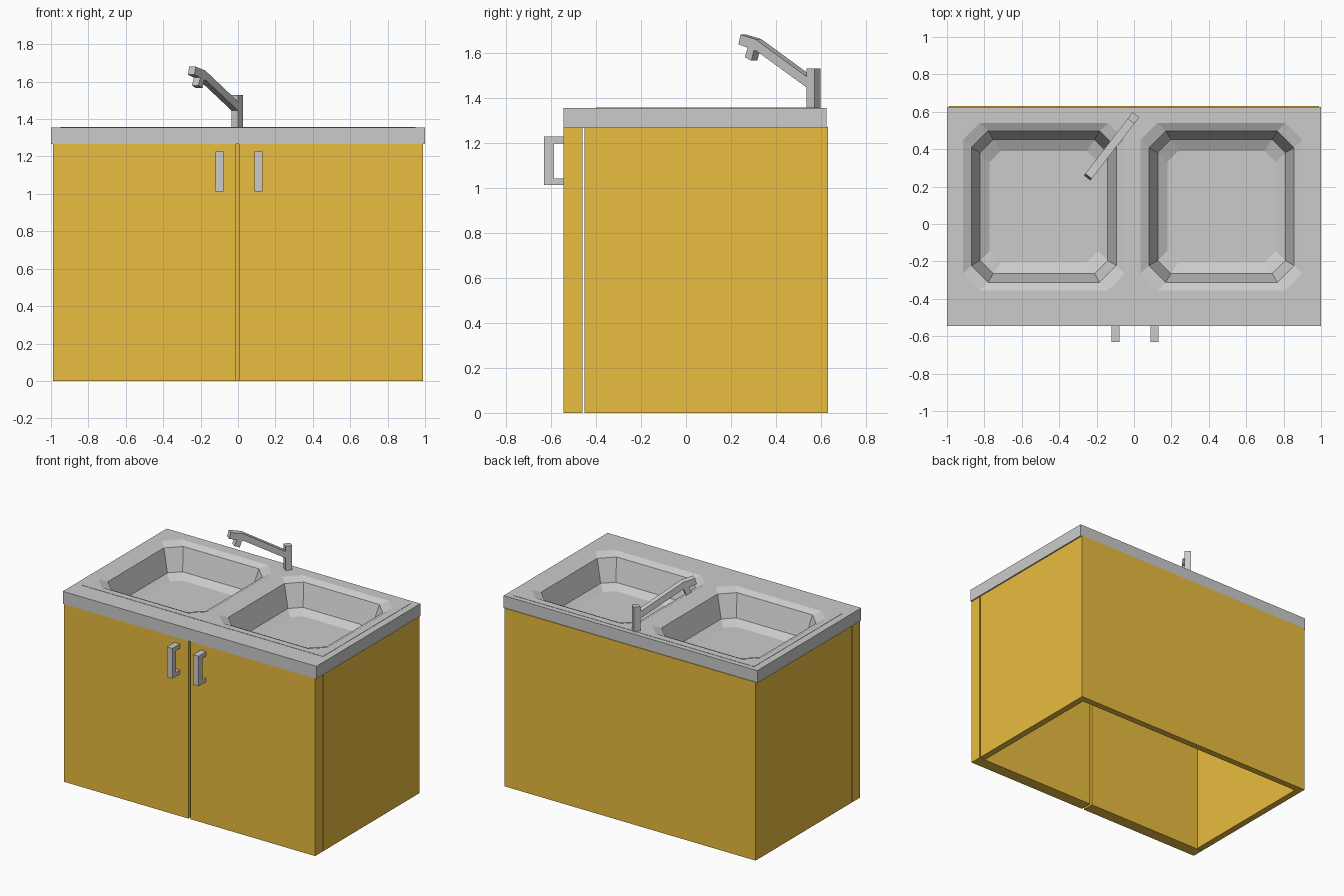
import bpy, bmesh
from mathutils import Vector

if "Cube" in bpy.data.objects:
    bpy.data.objects.remove(bpy.data.objects["Cube"])

wood = bpy.data.materials.new("orange_wood")
wood.diffuse_color = (0.82, 0.51, 0.05, 1)
wood.use_nodes = True
wood.node_tree.nodes["Principled BSDF"].inputs["Base Color"].default_value = wood.diffuse_color


def finish(name, bm, mat=None):
    me = bpy.data.meshes.new(name)
    bm.to_mesh(me)
    bm.free()
    ob = bpy.data.objects.new(name, me)
    bpy.context.collection.objects.link(ob)
    if mat:
        me.materials.append(mat)
    return ob


def prism(name, pts, offset, mat=None):
    """Solid made by sweeping a closed 3D outline along an offset."""
    bm = bmesh.new()
    face = bm.faces.new([bm.verts.new(p) for p in pts])
    ext = bmesh.ops.extrude_face_region(bm, geom=[face], use_keep_orig=True)
    moved = [g for g in ext["geom"] if isinstance(g, bmesh.types.BMVert)]
    bmesh.ops.translate(bm, verts=moved, vec=Vector(offset))
    bmesh.ops.recalc_face_normals(bm, faces=bm.faces[:])
    return finish(name, bm, mat)


def rect(x0, x1, y0, y1, z):
    return [(x0, y0, z), (x1, y0, z), (x1, y1, z), (x0, y1, z)]


def octagon(cx, cy, hx, hy, c, z):
    q = [(hx - c, -hy), (hx, c - hy), (hx, hy - c), (hx - c, hy),
         (c - hx, hy), (-hx, hy - c), (-hx, c - hy), (c - hx, -hy)]
    return [(cx + x, cy + y, z) for x, y in q]


# Cabinet: back and two sides, open at the bottom and the front
w, t, yf, yb = 0.99, 0.047, -0.451, 0.63
prism("cabinet", [(-w, yf, 0), (-w, yb, 0), (w, yb, 0), (w, yf, 0),
                  (w - t, yf, 0), (w - t, yb - t, 0), (t - w, yb - t, 0), (t - w, yf, 0)],
      (0, 0, 1.27), wood)

# Doors
prism("left_door", rect(-w, -0.01, -0.545, -0.459, 0), (0, 0, 1.266), wood)
prism("right_door", rect(0.006, w, -0.545, -0.459, 0), (0, 0, 1.266), wood)

# Bracket handles
bracket = [(-0.545, 1.012), (-0.63, 1.012), (-0.63, 1.227), (-0.545, 1.227),
           (-0.545, 1.196), (-0.587, 1.196), (-0.587, 1.04), (-0.545, 1.04)]
for side, x in (("left", -0.12), ("right", 0.087)):
    prism(side + "_handle", [(x, y, z) for y, z in bracket], (0.043, 0, 0))

# Worktop with two pressed octagonal bowls
bm = bmesh.new()


def ring(pts):
    return [bm.verts.new(p) for p in pts]


def loft(rings):
    for a, b in zip(rings, rings[1:]):
        n = len(a)
        for i in range(n):
            j = (i + 1) % n
            bm.faces.new((a[i], a[j], b[j], b[i]))


def loop_edges(r):
    return [bm.edges.get((r[i], r[(i + 1) % len(r)])) for i in range(len(r))]


top = 1.355
rim = [ring(rect(-0.985, 0.985, -0.53, 0.61, 1.266)),
       ring(rect(-1, 1, -0.545, 0.625, 1.266)),
       ring(rect(-1, 1, -0.545, 0.625, top)),
       ring(rect(-0.95, 0.95, -0.40, 0.59, top)),
       ring(rect(-0.95, 0.95, -0.40, 0.59, top + 0.002))]
loft(rim)
fill = loop_edges(rim[-1])
for cx in (-0.482, 0.468):
    bowl = [ring(octagon(cx, 0.093, hx, hy, c, top + dz)) for hx, hy, c, dz in (
        (0.432, 0.448, 0.09, 0.002), (0.388, 0.405, 0.09, -0.02),
        (0.341, 0.358, 0.07, -0.175), (0.29, 0.298, 0.06, -0.205))]
    loft(bowl)
    fill += loop_edges(bowl[0])
    bm.faces.new(bowl[-1])
    floor = bowl[-1]
bmesh.ops.triangle_fill(bm, edges=fill, use_beauty=True)
bmesh.ops.recalc_face_normals(bm, faces=bm.faces[:])
bm.normal_update()
base = next(f for f in bm.faces if set(f.verts) == set(floor))
if base.normal.z < 0:
    bmesh.ops.reverse_faces(bm, faces=bm.faces[:])
finish("sink_top", bm)

# Tap: post, rising arm and spout as one side profile, turned to the left
profile = [(-0.022, 1.355), (0.022, 1.355), (0.022, 1.445), (0.3, 1.605), (0.318, 1.61),
           (0.333, 1.565), (0.37, 1.58), (0.353, 1.622), (0.405, 1.637), (0.393, 1.68),
           (0.31, 1.66), (0.022, 1.493), (0.022, 1.53), (-0.022, 1.53)]
d = Vector((-0.61, -0.79, 0)).normalized()
side = Vector((-d.y, d.x, 0)) * 0.022
post = Vector((-0.003, 0.567, 0))
prism("tap", [post + d * u + Vector((0, 0, z)) - side for u, z in profile], side * 2)
